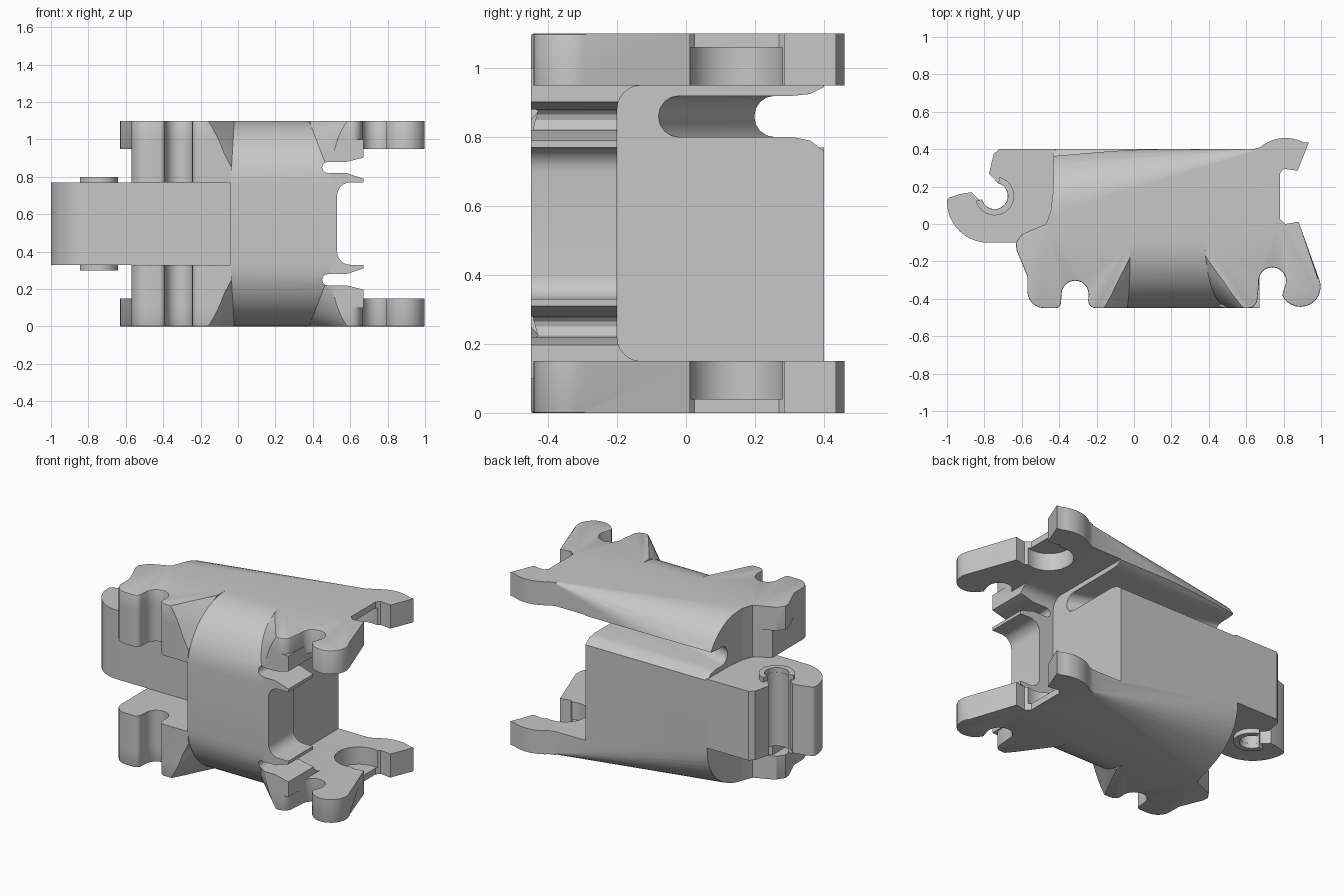
import bpy, bmesh
from math import cos, sin, radians

H = 1.1  # overall height
if "Cube" in bpy.data.objects:
    bpy.data.objects.remove(bpy.data.objects["Cube"])

grey = bpy.data.materials.new("plain_grey")
grey.use_nodes = True
grey.diffuse_color = (0.57, 0.57, 0.57, 1)
grey.node_tree.nodes["Principled BSDF"].inputs["Base Color"].default_value = (0.57, 0.57, 0.57, 1)


def arc(cx, cy, rx, a0, a1, n=12, ry=None):
    ry = rx if ry is None else ry
    angles = [radians(a0 + (a1 - a0) * i / n) for i in range(n + 1)]
    return [(cx + rx * cos(a), cy + ry * sin(a)) for a in angles]


def loft(name, ring_a, ring_b, flip=False, rim=None):
    """Skin two rings of 3D points, cap both; flip mirrors it top to bottom."""
    bm = bmesh.new()
    place = lambda p: (p[0], p[1], H - p[2] if flip else p[2])
    a, b = [[bm.verts.new(place(p)) for p in ring] for ring in (ring_a, ring_b)]
    for i in range(len(a)):
        j = (i + 1) % len(a)
        bm.faces.new((a[i], a[j], b[j], b[i]))
    caps = [bm.faces.new(a[::-1]), bm.faces.new(b)]
    bmesh.ops.recalc_face_normals(bm, faces=bm.faces)
    if rim:  # soften the outer front rim
        edges = [e for e in caps[1].edges if all(v.co.y < -0.05 for v in e.verts)]
        bmesh.ops.bevel(bm, geom=edges, offset=rim, segments=2, affect='EDGES',
                        profile=0.5, clamp_overlap=True)
    else:
        bmesh.ops.triangulate(bm, faces=caps)
    mesh = bpy.data.meshes.new(name)
    bm.to_mesh(mesh)
    bm.free()
    mesh.materials.append(grey)
    obj = bpy.data.objects.new(name, mesh)
    bpy.context.collection.objects.link(obj)
    return obj


def prism(name, outline, z0, z1, flip=False, rim=None):
    return loft(name, [(x, y, z0) for x, y in outline],
                [(x, y, z1) for x, y in outline], flip, rim)


def section(x, yz):
    return [(x, y, z) for y, z in yz]


def volume(obj):
    bpy.context.view_layer.update()
    bm = bmesh.new()
    bm.from_object(obj, bpy.context.evaluated_depsgraph_get())
    result = abs(bm.calc_volume(signed=True))
    bm.free()
    return result


def combine(target, tool, operation='DIFFERENCE'):
    """Boolean with the first solver that gives a plausible volume."""
    before, extra = volume(target), volume(tool)
    if operation == 'UNION':
        low, high = before + 1e-4, before + extra
    else:
        low, high = max(before - extra, before * 0.5) - 1e-4, before - 1e-5
    bpy.context.view_layer.objects.active = target
    for solver in ('MANIFOLD', 'EXACT', 'FLOAT'):
        mod = target.modifiers.new("combine", 'BOOLEAN')
        mod.operation, mod.solver, mod.object = operation, solver, tool
        if low < volume(target) < high:
            bpy.ops.object.modifier_apply(modifier=mod.name)
            break
        target.modifiers.remove(mod)
    bpy.data.objects.remove(tool)


def smooth(obj):
    bpy.ops.object.select_all(action='DESELECT')
    obj.select_set(True)
    bpy.context.view_layer.objects.active = obj
    bpy.ops.object.shade_smooth_by_angle(angle=radians(28))


# Outline pieces shared by the plates and the core
left_end = [(-0.43, 0.4), (-0.432, 0.18), (-0.445, 0.07), (-0.47, 0.0)]
left_foot = ([(-0.57, -0.28)] + arc(-0.48, -0.36, 0.09, 180, 270, 6)
             + arc(-0.42, -0.42, 0.03, 270, 360, 4)
             + arc(-0.315, -0.375, 0.072, 180, 0, 12)
             + arc(-0.205, -0.41, 0.04, 180, 270, 4))

# Core between the plates, running a little way into both
core_outline = left_end + [(-0.57, -0.06)] + left_foot + [(0.67, -0.45), (0.67, 0.4)]
body = prism("link_body", core_outline, 0.1, 1.0)

# Pocket that receives the neighbouring hinge, with rounded inner corners
pocket = [(0.6, 0.15)] + arc(-0.13, 0.22, 0.07, 270, 180, 6) \
    + arc(-0.13, 0.88, 0.07, 180, 90, 6) + [(0.6, 0.95)]
combine(body, loft("pocket", section(0.43, pocket), section(0.8, pocket)))

# Front window on the left and clearance under the hinge on the right
window = [(0.8, 0.33)] + arc(0.6, 0.4, 0.07, 270, 180, 6) \
    + arc(0.6, 0.7, 0.07, 180, 90, 6) + [(0.8, 0.77)]
combine(body, loft("window", [(x, -0.6, z) for x, z in window],
                   [(x, -0.1, z) for x, z in window]))
combine(body, prism("clearance", [(-0.8, -0.6), (-0.04, -0.6), (-0.04, -0.1), (-0.8, -0.1)],
                    0.33, 0.77))

# Thin slits above and below the window
slit = arc(0.48, 0.85, 0.03, 90, 270, 6) + [(0.58, 0.82), (0.7, 0.78), (0.7, 0.91), (0.58, 0.88)]
for flip in (False, True):
    combine(body, loft("slit", [(x, -0.6, z) for x, z in slit],
                       [(x, -0.11, z) for x, z in slit], flip))

# Top and bottom plates with feet and snap hooks
plate_outline = (left_end + [(-0.6, -0.055), (-0.632, -0.1), (-0.628, -0.14)] + left_foot
                 + arc(0.61, -0.4, 0.05, 270, 345, 4)
                 + arc(0.74, -0.305, 0.073, 190, -10, 12)
                 + arc(0.89, -0.335, 0.108, 205, 385, 14)
                 + [(0.88, 0.012), (0.81, 0.0), (0.78, 0.025), (0.78, 0.27), (0.80, 0.295),
                    (0.875, 0.285), (0.935, 0.435)]
                 + arc(0.81, 0.25, 0.21, 62, 130, 8) + [(0.64, 0.4)])
for flip in (False, True):
    combine(body, prism("plate", plate_outline, 0.95, H, flip, rim=0.012), 'UNION')


# Rounded scoops that turn the middle of the body into a tube
def scoop_profile(side, ry, rz):
    curve = arc(0.0, H - rz, ry, 90, 0, 14, rz)
    edge = 0.45 if side < 0 else 0.4
    pts = [(0.08 + ry, H + 0.04), (0.0, H + 0.04)] + curve + [(0.08 + ry, H - rz)]
    return [(side * (y + edge - ry), z) for y, z in pts]


left_ring, right_ring = [], []
for i, (y, z) in enumerate(scoop_profile(-1, 0.35, 0.34)):
    t = min(1, max(0, (H - z) / 0.34))
    outer = i == 0
    left_ring.append((-0.24 if outer else -0.02 - 0.02 * t, y, z))
    right_ring.append((0.69 if outer else 0.38 + 0.13 * t, y, z))
for flip in (False, True):
    combine(body, loft("front_scoop", left_ring, right_ring, flip))
    combine(body, loft("back_scoop", section(-0.5, scoop_profile(1, 0.38, 0.33)),
                       section(0.64, scoop_profile(1, 0.012, 0.012)), flip))

# Cable slot open to the back, its inner end slanting across the body
mouth = [(0.31, 0.80), (0.36, 0.79), (0.4, 0.76), (0.55, 0.74),
         (0.55, 0.945), (0.4, 0.945), (0.36, 0.925), (0.31, 0.92)]
slot = [section(x, arc(y, 0.86, 0.06, 90, 270, 8) + mouth) for x, y in ((0.46, -0.03), (-0.5, 0.28))]
combine(body, loft("cable_slot", *slot))

# Round seats on the inner side of the hooks
for flip in (False, True):
    combine(body, prism("seat", arc(0.75, 0.145, 0.14, 0, 350, 35), 0.9, 1.06, flip))
smooth(body)

# Hinge block with its open snap groove
groove = arc(-0.745, 0.15, 0.07, 75, -155, 18)
hinge = prism("hinge_block",
              [(-0.42, 0.4), (-0.72, 0.4), (-0.75, 0.375), (-0.775, 0.27)] + groove
              + [(-0.835, 0.135), (-0.87, 0.17), (-0.93, 0.16), (-0.975, 0.145)]
              + arc(-0.975, 0.12, 0.025, 90, 180, 4)
              + arc(-0.78, 0.12, 0.22, 185, 270, 10) + [(-0.06, -0.1), (-0.06, 0.1), (-0.42, 0.15)],
              0.33, 0.77)
smooth(hinge)

# Open collar standing proud on both ends of the groove
collar = prism("hinge_collar", arc(-0.745, 0.15, 0.104, 75, -165, 20)
               + arc(-0.745, 0.15, 0.071, -165, 75, 20), 0.30, 0.80)
smooth(collar)
